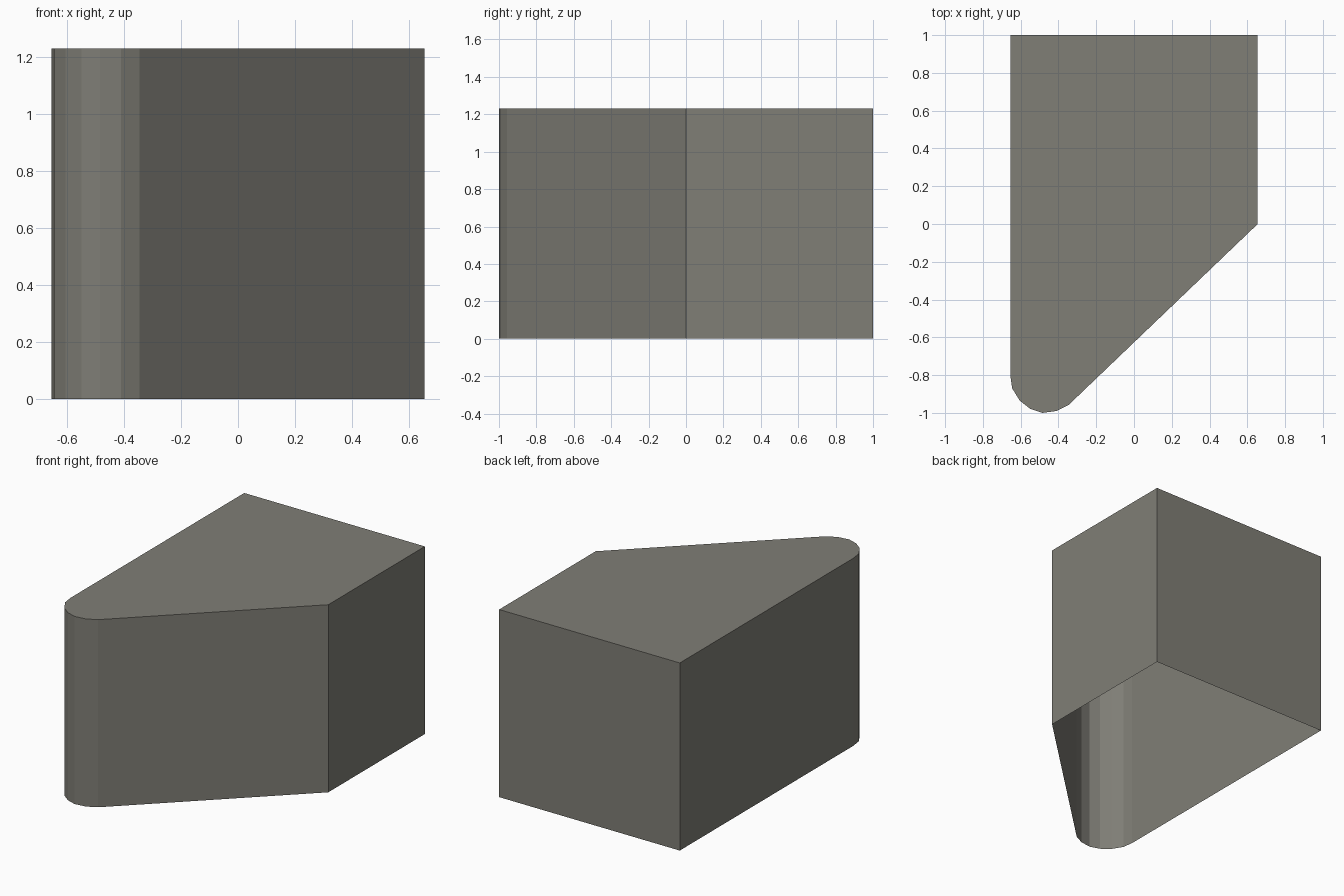
import bpy
import bmesh

default = bpy.data.objects.get("Cube")
if default:
    bpy.data.objects.remove(default, do_unlink=True)

HEIGHT = 1.23

# Warm grey material
grey = bpy.data.materials.new("warm_grey")
grey.use_nodes = True
colour = (0.214, 0.209, 0.182, 1.0)
grey.diffuse_color = colour
grey.node_tree.nodes["Principled BSDF"].inputs["Base Color"].default_value = colour

# Plan outline: square back, slanted side, rounded nose
outline = [
    (0.655, 0.0), (0.655, 1.0), (-0.655, 1.0), (-0.655, -0.80),
    (-0.645, -0.87), (-0.605, -0.935), (-0.55, -0.978),
    (-0.485, -1.0), (-0.41, -0.99), (-0.345, -0.957),
]

# Closed top with walls pulled down to an open base
bm = bmesh.new()
top = bm.faces.new([bm.verts.new((x, y, HEIGHT)) for x, y in outline])
walls = bmesh.ops.extrude_edge_only(bm, edges=list(top.edges))
for element in walls["geom"]:
    if isinstance(element, bmesh.types.BMVert):
        element.co.z = 0.0
bmesh.ops.recalc_face_normals(bm, faces=bm.faces[:])
if top.normal.z < 0:
    bmesh.ops.reverse_faces(bm, faces=bm.faces[:])

mesh = bpy.data.meshes.new("wedge_shell")
bm.to_mesh(mesh)
bm.free()
mesh.materials.append(grey)
shell = bpy.data.objects.new("wedge_shell", mesh)
bpy.context.collection.objects.link(shell)
